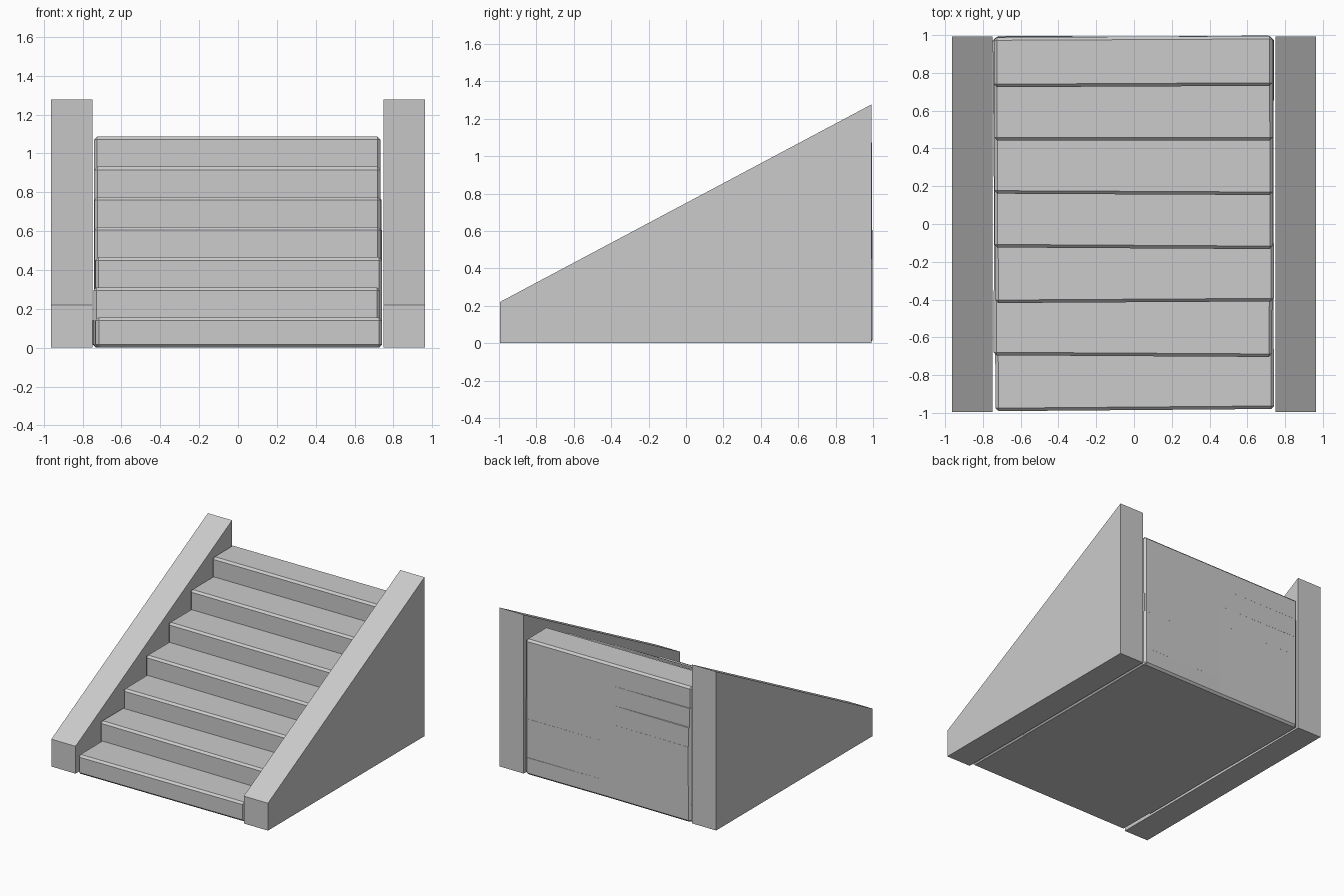
import bpy
import bmesh
from mathutils import Matrix, Vector

cube = bpy.data.objects.get("Cube")
if cube:
    bpy.data.objects.remove(cube, do_unlink=True)

# One plain stone colour
stone = bpy.data.materials.new("stone_grey")
stone.use_nodes = True
stone.diffuse_color = (0.6, 0.6, 0.6, 1)
stone.node_tree.nodes["Principled BSDF"].inputs["Base Color"].default_value = (0.6, 0.6, 0.6, 1)


def add_object(name, bm):
    bmesh.ops.recalc_face_normals(bm, faces=bm.faces)
    mesh = bpy.data.meshes.new(name)
    bm.to_mesh(mesh)
    bm.free()
    mesh.materials.append(stone)
    obj = bpy.data.objects.new(name, mesh)
    bpy.context.collection.objects.link(obj)
    return obj


def add_step(name, front, top, tilt, shift):
    """Full-height chamfered block, turned very slightly for a hand-laid look."""
    back = 0.992
    bm = bmesh.new()
    bmesh.ops.create_cube(bm, size=1)
    bmesh.ops.scale(bm, vec=(1.475, back - front, top), verts=bm.verts)
    bmesh.ops.bevel(bm, geom=bm.edges[:], offset=0.016, segments=1,
                    profile=0.5, affect='EDGES')
    obj = add_object(name, bm)
    obj.location = (shift, (front + back) / 2, top / 2)
    obj.rotation_euler.z = tilt


def add_side_wall(name, side):
    """Solid wall with a sloping top, extruded across x."""
    profile = [(-0.995, 0), (0.993, 0), (0.993, 1.277), (-0.995, 0.22)]
    bm = bmesh.new()
    face = bm.faces.new([bm.verts.new((side * 0.748, y, z)) for y, z in profile])
    out = bmesh.ops.extrude_face_region(bm, geom=[face])
    moved = [v for v in out["geom"] if isinstance(v, bmesh.types.BMVert)]
    bmesh.ops.translate(bm, vec=(side * 0.215, 0, 0), verts=moved)
    add_object(name, bm)


# Steps: small turn and sideways shift for each block
lay = [(0.008, -0.003), (-0.006, -0.002), (0.006, 0.0), (-0.006, 0.001),
       (-0.005, 0.0), (0.001, -0.003), (0.005, -0.004)]
for i, (tilt, shift) in enumerate(lay):
    add_step(f"step_{i + 1}", -0.985 + 0.2855 * i, 0.1553 * (i + 1), tilt, shift)

# Side walls
add_side_wall("left_wall", 1)
add_side_wall("right_wall", -1)
